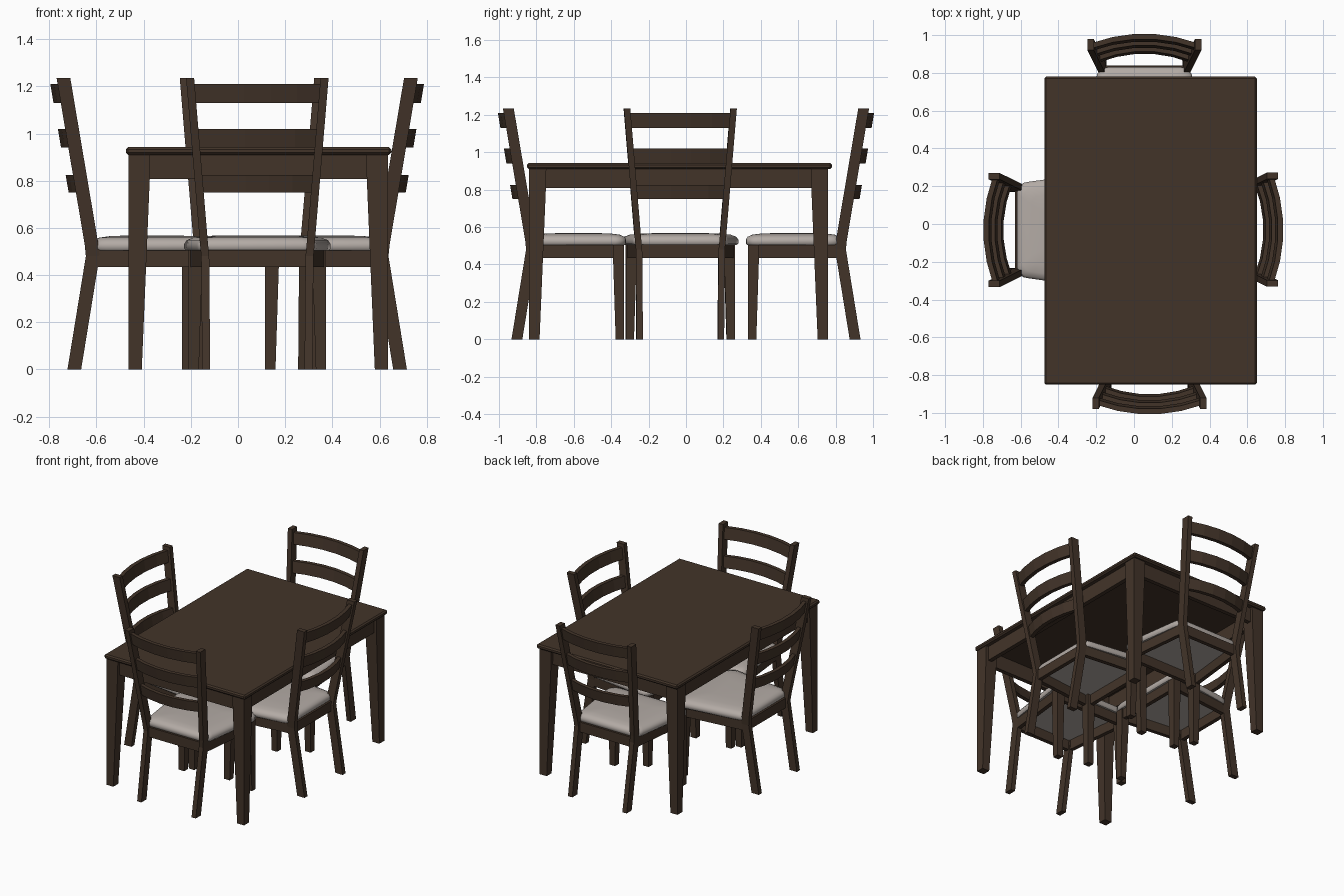
import bpy, bmesh, math
from mathutils import Matrix, Vector

if "Cube" in bpy.data.objects:
    bpy.data.objects.remove(bpy.data.objects["Cube"])


def material(name, rgb):
    m = bpy.data.materials.new(name)
    m.diffuse_color = (*rgb, 1)
    m.use_nodes = True
    m.node_tree.nodes["Principled BSDF"].inputs["Base Color"].default_value = m.diffuse_color
    return m


WOOD = material("dark brown wood", (0.055, 0.034, 0.022))
FABRIC = material("light grey fabric", (0.45, 0.405, 0.375))


def loft(name, rings, mat, bevel=0.0):
    """Mesh skinned through rings of points, closed at both ends."""
    bm = bmesh.new()
    vs = [[bm.verts.new(p) for p in ring] for ring in rings]
    n = len(rings[0])
    for a, b in zip(vs, vs[1:]):
        for i in range(n):
            j = (i + 1) % n
            bm.faces.new((a[i], a[j], b[j], b[i]))
    bm.faces.new(vs[0][::-1])
    bm.faces.new(vs[-1])
    bmesh.ops.recalc_face_normals(bm, faces=bm.faces)
    if bevel:
        bmesh.ops.bevel(bm, geom=bm.edges[:], offset=bevel, segments=1,
                        affect='EDGES', profile=0.5)
    me = bpy.data.meshes.new(name)
    bm.to_mesh(me)
    bm.free()
    me.materials.append(mat)
    return me


def rect(x0, x1, y0, y1, z):
    return [(x0, y0, z), (x1, y0, z), (x1, y1, z), (x0, y1, z)]


def box(name, x0, x1, y0, y1, z0, z1, bevel=0.0):
    return loft(name, [rect(x0, x1, y0, y1, z0), rect(x0, x1, y0, y1, z1)], WOOD, bevel)


def beam(name, a, b, width, z0, z1):
    """Straight rail between two plan points."""
    a, b = Vector((*a, 0)), Vector((*b, 0))
    d = (b - a).normalized()
    s = Vector((-d.y, d.x, 0)) * width / 2
    ring = lambda p: [(p + k * s + Vector((0, 0, z))) for k, z in
                      ((-1, z0), (1, z0), (1, z1), (-1, z1))]
    return loft(name, [ring(a), ring(b)], WOOD)


def place(me, matrix=Matrix()):
    o = bpy.data.objects.new(me.name, me)
    bpy.context.collection.objects.link(o)
    o.matrix_world = matrix
    return o


# ---- Table ----
X0, X1, Y0, Y1 = -0.475, 0.65, -0.85, 0.78
place(box("table_top", X0, X1, Y0, Y1, 0.91, 0.942, 0.009))
lx0, lx1, ly0, ly1 = X0 + 0.011, X1 - 0.014, Y0 + 0.011, Y1 - 0.02
for x, sx in ((lx0, 1), (lx1, -1)):
    for y, sy in ((ly0, 1), (ly1, -1)):
        rings = [rect(*sorted((x, x + sx * w)), *sorted((y, y + sy * w)), z)
                 for z, w in ((0, 0.056), (0.81, 0.09), (0.911, 0.092))]
        place(loft("table_leg", rings, WOOD))
g, t = 0.02, 0.03
for x in (lx0 + g, lx1 - g - t):
    place(box("table_side_apron", x, x + t, ly0 + 0.05, ly1 - 0.05, 0.808, 0.911))
for y in (ly0 + g, ly1 - g - t):
    place(box("table_end_apron", lx0 + 0.05, lx1 - 0.05, y, y + t, 0.808, 0.911))


# ---- Chair parts: back near y = 0, facing +y ----
def post_y(z):
    return 0.05 + (1.235 - z) * 0.169


def slat(z0, z1, half):
    rings = []
    for i in range(6):
        u = -1 + i * 0.4
        off = -0.05 * (1 - u * u)
        rings.append([(u * half, post_y(z) + off + k, z) for z, k in
                      ((z0, -0.012), (z0, 0.016), (z1, 0.016), (z1, -0.012))])
    return loft("back_slat", rings, WOOD)


def cushion():
    """Rounded trapezoid outline stacked into a soft pad."""
    yb, yf, wb, wf, r = 0.17, 0.68, 0.255, 0.31, 0.06
    outline = []
    for cx, cy, a0 in ((wf - r, yf - r, 0), (-wf + r, yf - r, 90),
                       (-wb + r, yb + r, 180), (wb - r, yb + r, 270)):
        for k in range(5):
            a = math.radians(a0 + k * 22.5)
            outline.append((cx + r * math.cos(a), cy + r * math.sin(a)))
    cy = (yb + yf) / 2
    rings = [[(x * s, cy + (y - cy) * s, z) for x, y in outline]
             for z, s in ((0.504, 0.97), (0.512, 1), (0.532, 1), (0.548, 0.965),
                          (0.559, 0.87), (0.565, 0.7), (0.568, 0.4))]
    me = loft("seat_cushion", rings, FABRIC)
    for p in me.polygons:
        p.use_smooth = p.normal.z > -0.9
    return me


parts = [cushion()]
for s in (-1, 1):
    # splayed rear post, bent at seat height
    rings = [rect(*sorted((s * xo, s * (xo - 0.034))), yc - 0.029, yc + 0.029, z)
             for z, xo, yc in ((0, 0.234, 0.096), (0.48, 0.238, 0.174),
                               (0.53, 0.243, 0.169), (1.235, 0.302, 0.05))]
    parts.append(loft("rear_post", rings, WOOD))
    # front leg, tapering on its inner faces
    rings = [rect(*sorted((s * 0.292, s * (0.292 - w))), 0.668 - w, 0.668, z)
             for z, w in ((0, 0.044), (0.435, 0.058), (0.505, 0.058))]
    parts.append(loft("front_leg", rings, WOOD))
    parts.append(beam("seat_side_rail", (s * 0.222, 0.18), (s * 0.272, 0.64), 0.028, 0.435, 0.506))
parts.append(beam("seat_front_rail", (-0.27, 0.645), (0.27, 0.645), 0.028, 0.435, 0.506))
parts.append(beam("seat_rear_rail", (-0.22, 0.175), (0.22, 0.175), 0.028, 0.435, 0.506))
for z0, z1, half in ((1.13, 1.21, 0.28), (0.94, 1.02, 0.265), (0.75, 0.825, 0.25)):
    parts.append(slat(z0, z1, half))

# ---- Four chairs around the table ----
for x, y, deg in ((0.082, -1.0, 0), (0.055, 1.0, 180), (-0.79, -0.032, -90), (0.783, -0.03, 90)):
    m = Matrix.Translation((x, y, 0)) @ Matrix.Rotation(math.radians(deg), 4, 'Z')
    for me in parts:
        place(me, m)
